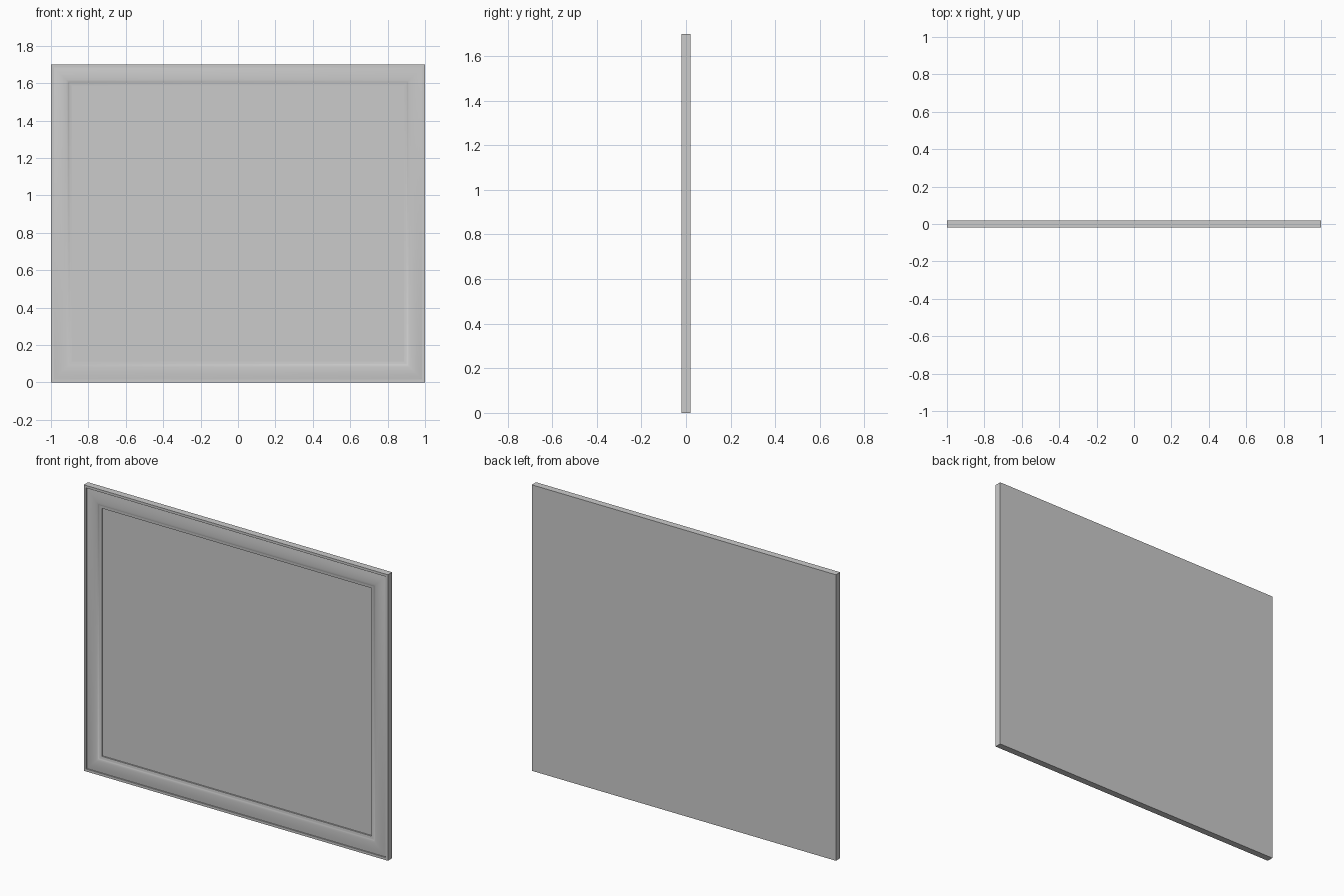
import bpy, bmesh, math

if "Cube" in bpy.data.objects:
    bpy.data.objects.remove(bpy.data.objects["Cube"])

W, H = 1.0, 1.70      # half width, full height
FRONT, BACK = -0.02, 0.02

grey = bpy.data.materials.new("plain grey")
grey.diffuse_color = (0.6, 0.6, 0.6, 1)
grey.use_nodes = True
grey.node_tree.nodes["Principled BSDF"].inputs["Base Color"].default_value = grey.diffuse_color


def ring(bm, inset, y):
    """Rectangular loop of four corners, inset from the outer edge."""
    x, lo, hi = W - inset, inset, H - inset
    return [bm.verts.new((px, y, pz)) for px, pz in ((-x, lo), (x, lo), (x, hi), (-x, hi))]


def finish(bm, name):
    bmesh.ops.recalc_face_normals(bm, faces=bm.faces)
    mesh = bpy.data.meshes.new(name)
    bm.to_mesh(mesh)
    bm.free()
    obj = bpy.data.objects.new(name, mesh)
    bpy.context.collection.objects.link(obj)
    mesh.materials.append(grey)
    bpy.ops.object.select_all(action='DESELECT')
    obj.select_set(True)
    bpy.context.view_layer.objects.active = obj
    bpy.ops.object.shade_smooth_by_angle(angle=math.radians(30))
    return obj


# Moulding section as (inset, y): flat rim, small step, rounded swell, inner bead, rebate
profile = [(0, BACK), (0, FRONT), (0.015, FRONT), (0.015, -0.013)]
for i in range(1, 9):
    t = i / 8
    profile.append((0.015 + 0.075 * t, -0.013 - 0.006 * math.sin(math.pi * 0.75 * t)))
profile += [(0.094, -0.0145), (0.100, -0.0135), (0.106, -0.0125), (0.113, -0.0120), (0.113, -0.004)]

# Mitred frame: section swept around the rectangle, closed by a flat back
bm = bmesh.new()
rings = [ring(bm, *p) for p in profile]
for a, b in zip(rings, rings[1:]):
    for i in range(4):
        j = (i + 1) % 4
        bm.faces.new((a[i], a[j], b[j], b[i]))
bm.faces.new(rings[0])
# Recessed centre panel
bm.faces.new(rings[-1])
finish(bm, "picture_frame")
